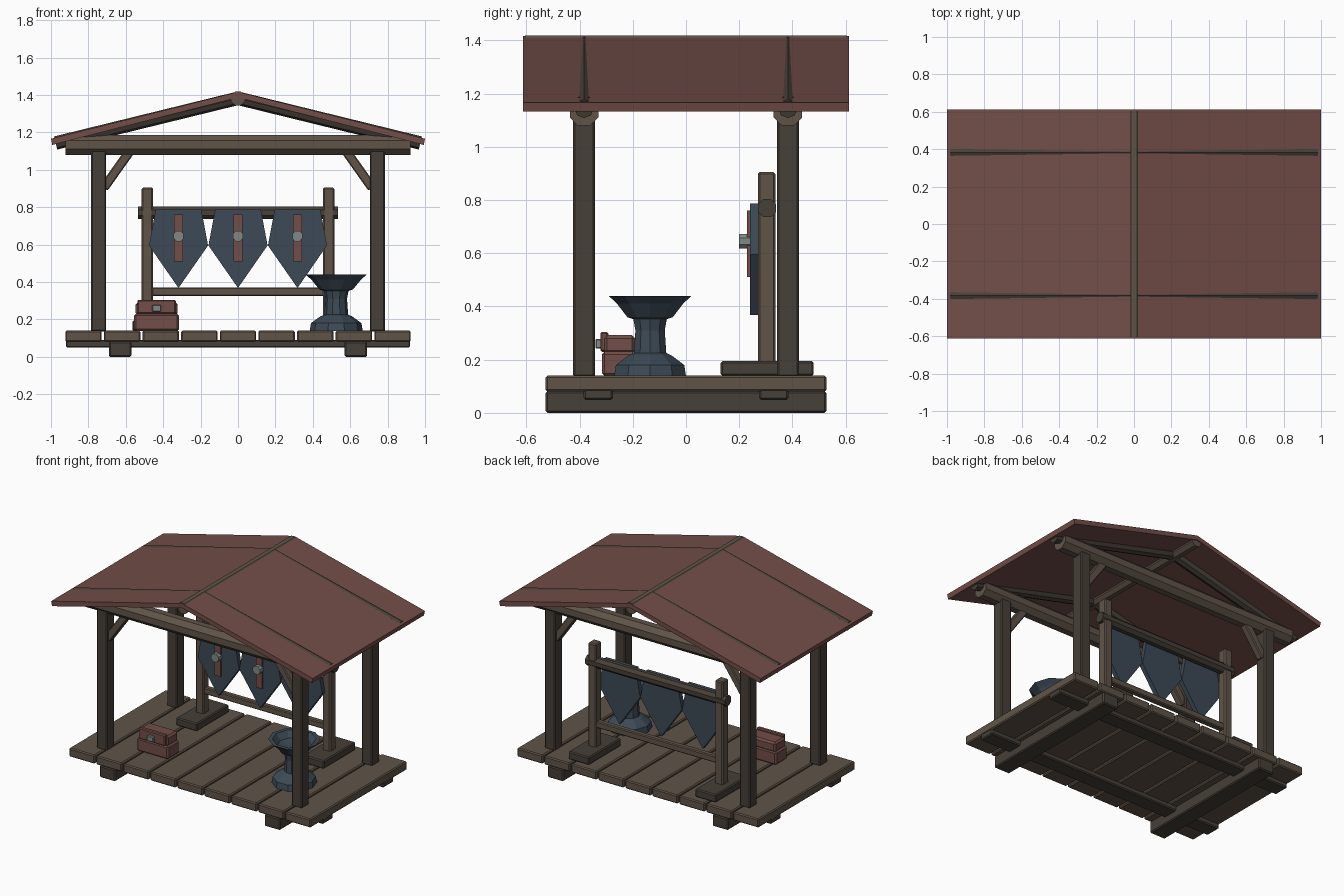
import bpy, bmesh, math
from mathutils import Vector, Matrix

if "Cube" in bpy.data.objects:
    bpy.data.objects.remove(bpy.data.objects["Cube"])


def mat(name, c):
    m = bpy.data.materials.new(name)
    m.diffuse_color = (*c, 1)
    m.use_nodes = True
    m.node_tree.nodes["Principled BSDF"].inputs["Base Color"].default_value = m.diffuse_color
    return m


WOOD = mat("wood", (.115, .088, .064))
DARK = mat("dark_wood", (.062, .050, .039))
RED = mat("red_brown", (.17, .075, .065))
STEEL = mat("blue_steel", (.045, .068, .092))
GREY = mat("grey_metal", (.22, .25, .24))


def finish(name, bm, m):
    bmesh.ops.recalc_face_normals(bm, faces=bm.faces)
    me = bpy.data.meshes.new(name)
    bm.to_mesh(me)
    bm.free()
    me.materials.append(m)
    ob = bpy.data.objects.new(name, me)
    bpy.context.collection.objects.link(ob)
    return ob


def box(name, c, s, m, bevel=.007, rot_y=0):
    """Chamfered box from centre and size."""
    bm = bmesh.new()
    bmesh.ops.create_cube(bm, size=1, matrix=Matrix.Diagonal((*s, 1)))
    if bevel:
        bmesh.ops.bevel(bm, geom=bm.edges[:], offset=bevel, segments=1, affect='EDGES')
    bm.transform(Matrix.Translation(c) @ Matrix.Rotation(rot_y, 4, 'Y'))
    return finish(name, bm, m)


def log(name, p, q, r, m, n=8, turn=0):
    """Faceted round bar between two points."""
    p, q = Vector(p), Vector(q)
    d = q - p
    bm = bmesh.new()
    bmesh.ops.create_cone(bm, cap_ends=True, segments=n, radius1=r, radius2=r, depth=d.length)
    bm.transform(Matrix.Translation((p + q) / 2) @ d.to_track_quat('Z', 'Y').to_matrix().to_4x4()
                 @ Matrix.Rotation(turn, 4, 'Z'))
    return finish(name, bm, m)


def prism(name, outline, y0, y1, m):
    """Extrude an x-z outline along y."""
    bm = bmesh.new()
    f = bm.faces.new([bm.verts.new((x, y0, z)) for x, z in outline])
    g = bmesh.ops.extrude_face_region(bm, geom=[f])
    bmesh.ops.translate(bm, vec=(0, y1 - y0, 0),
                        verts=[v for v in g['geom'] if isinstance(v, bmesh.types.BMVert)])
    return finish(name, bm, m)


def lathe(name, profile, c, n, m):
    bm = bmesh.new()
    rings = [[bm.verts.new((c[0] + r * math.cos(2 * math.pi * i / n),
                            c[1] + r * math.sin(2 * math.pi * i / n), z)) for i in range(n)]
             for r, z in profile]
    for a, b in zip(rings, rings[1:]):
        for i in range(n):
            j = (i + 1) % n
            bm.faces.new((a[i], a[j], b[j], b[i]))
    bm.faces.new(rings[0])
    bm.faces.new(rings[-1])
    return finish(name, bm, m)


FLAT = math.pi / 8

# Deck: planks, joists, sleepers
for i in range(9):
    box("deck_plank", ((i - 4) * .2065, 0, .11), (.195, 1.055, .06), WOOD)
for s in (-1, 1):
    box("deck_joist", (0, s * .33, .07), (1.84, .11, .042), DARK)
    box("deck_sleeper", (s * .63, 0, .041), (.12, 1.055, .082), DARK)

# Corner posts, braces, long beams and rafters
for sy in (-1, 1):
    y = sy * .383
    log("roof_beam", (-.922, y, 1.133), (.922, y, 1.133), .058, WOOD, turn=FLAT)
    for sx in (-1, 1):
        box("corner_post", (sx * .745, y, .625), (.08, .082, .98), DARK)
        box("corner_brace", (sx * .645, y, 1.005), (.05, .05, .25), WOOD, .006,
            rot_y=-sx * math.atan2(.135, .19))
        log("rafter", (0, y, 1.382), (sx * .975, y, 1.143), .036, DARK)
log("ridge_pole", (0, -.605, 1.381), (0, .605, 1.381), .04, WOOD, turn=FLAT)

# Roof panels
for s in (-1, 1):
    prism("roof_panel", [(0, 1.417), (s, 1.166), (s * .993, 1.133), (0, 1.386)], -.612, .612, RED)

# Display rack
for s in (-1, 1):
    box("rack_foot", (s * .485, .305, .167), (.16, .35, .055), DARK)
    box("rack_post", (s * .485, .303, .545), (.06, .065, .72), WOOD)
log("rack_top_rail", (-.535, .305, .77), (.535, .305, .77), .037, DARK, turn=FLAT)
box("rack_lower_rail", (0, .305, .348), (.93, .04, .045), WOOD, .006)

# Hanging shields with stripe and boss
for x in (-.318, 0, .318):
    prism("shield", [(x - .122, .787), (x + .122, .787), (x + .158, .595), (x, .368), (x - .158, .595)],
          .24, .272, STEEL)
    box("shield_stripe", (x, .238, .635), (.048, .016, .25), RED, 0)
    log("shield_boss", (x, .20, .645), (x, .245, .645), .03, GREY, turn=FLAT)

# Pedestal basin
lathe("basin", [(.142, .138), (.135, .18), (.085, .216), (.064, .225), (.058, .31), (.066, .352),
                (.09, .36), (.132, .412), (.164, .44), (.138, .44), (.105, .4), (.04, .385)],
      (.525, -.135), 10, STEEL)

# Small chest with front flap and clasp
box("chest_body", (-.435, -.253, .184), (.24, .125, .092), RED, .01)
box("chest_lid", (-.435, -.25, .257), (.225, .118, .07), RED, .012)
box("chest_flap", (-.435, -.307, .267), (.205, .03, .075), RED, .006)
box("chest_clasp", (-.435, -.328, .26), (.048, .026, .036), GREY, .004)
